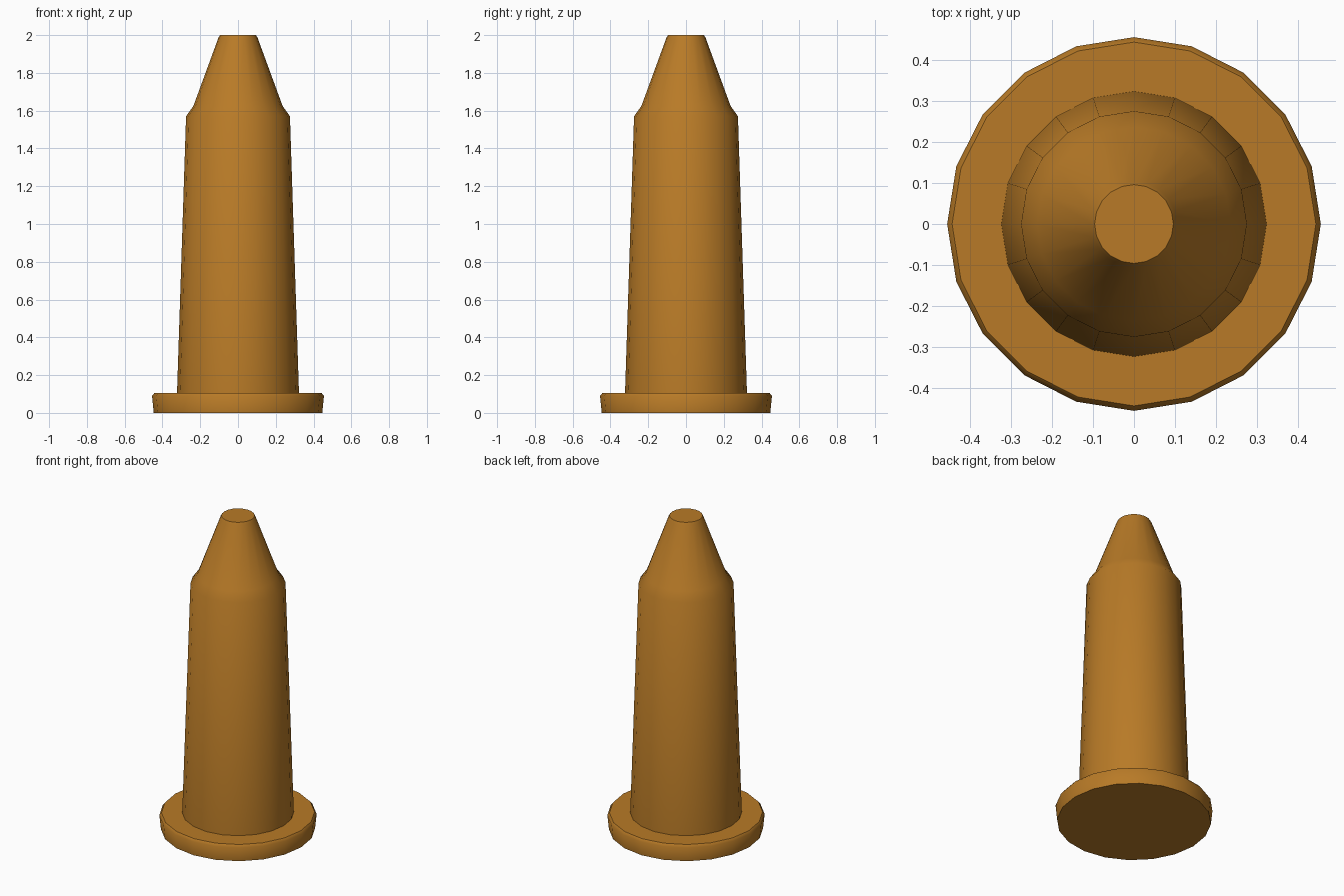
import bpy
import math

cube = bpy.data.objects.get("Cube")
if cube:
    bpy.data.objects.remove(cube, do_unlink=True)

SIDES = 20

# Single brown material
brown = bpy.data.materials.new("warm brown")
brown.use_nodes = True
colour = (0.479, 0.195, 0.020, 1)
brown.diffuse_color = colour
brown.node_tree.nodes["Principled BSDF"].inputs["Base Color"].default_value = colour


def lathe(name, profile):
    """Spin (radius, height) points around z and cap both ends."""
    verts, faces = [], []
    for r, z in profile:
        for i in range(SIDES):
            a = math.tau * i / SIDES
            verts.append((r * math.cos(a), r * math.sin(a), z))
    for k in range(len(profile) - 1):
        for i in range(SIDES):
            j = (i + 1) % SIDES
            lo, hi = k * SIDES, (k + 1) * SIDES
            faces.append((lo + i, lo + j, hi + j, hi + i))
    faces.append(tuple(reversed(range(SIDES))))
    faces.append(tuple(range(len(verts) - SIDES, len(verts))))
    mesh = bpy.data.meshes.new(name)
    mesh.from_pydata(verts, [], faces)
    mesh.materials.append(brown)
    obj = bpy.data.objects.new(name, mesh)
    bpy.context.collection.objects.link(obj)
    bpy.ops.object.select_all(action="DESELECT")
    obj.select_set(True)
    bpy.context.view_layer.objects.active = obj
    bpy.ops.object.shade_smooth_by_angle(angle=math.radians(44))
    return obj


# Flange disc with a slightly flared side and softened upper rim
lathe("base_flange", [(0.446, 0), (0.455, 0.09), (0.443, 0.105)])

# Tapered shaft, shoulder and blunt conical tip
lathe("tapered_plug", [(0.323, 0.1), (0.275, 1.57), (0.236, 1.625),
                       (0.104, 1.985), (0.096, 2.0)])
